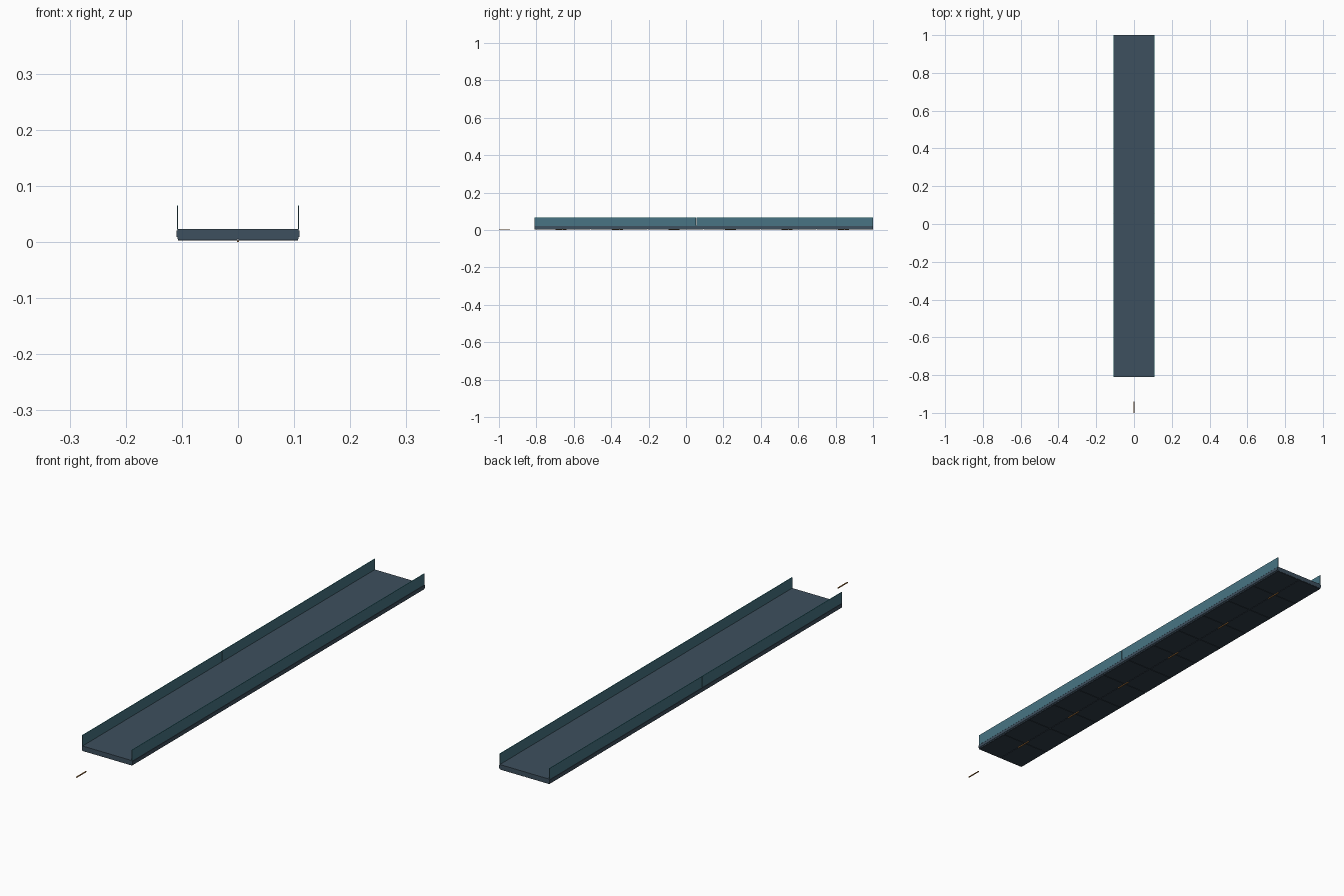
import bpy

if "Cube" in bpy.data.objects:
    bpy.data.objects.remove(bpy.data.objects["Cube"])


def material(name, rgb):
    m = bpy.data.materials.new(name)
    m.diffuse_color = (*rgb, 1)
    m.use_nodes = True
    m.node_tree.nodes["Principled BSDF"].inputs["Base Color"].default_value = m.diffuse_color
    return m


slate = material("slate deck", (0.048, 0.08, 0.112))
dark = material("dark underside", (0.03, 0.047, 0.065))
teal = material("teal glass", (0.065, 0.175, 0.23))
cyan = material("cyan trim", (0.02, 0.55, 0.6))
amber = material("amber marker", (0.45, 0.2, 0.05))


def box(name, x, y, z, mat):
    """Box from (min, max) pairs."""
    bpy.ops.mesh.primitive_cube_add(size=1)
    o = bpy.context.object
    o.name = name
    o.location = [(a + b) / 2 for a, b in (x, y, z)]
    o.scale = [b - a for a, b in (x, y, z)]
    bpy.ops.object.transform_apply(location=True, rotation=True, scale=True)
    o.data.materials.append(mat)
    return o


Y0, Y1, SEAM = -0.81, 1.0, 0.055

# Walkway slab
box("deck", (-0.108, 0.108), (Y0, Y1), (0.005, 0.023), slate)

# Underside tiles in two columns with narrow joints
rows = 12
step = (Y1 - Y0) / rows
for i in range(rows):
    for s in (-1, 1):
        x = sorted((s * 0.001, s * 0.107))
        box("underside_tile", x, (Y0 + i * step + 0.001, Y0 + (i + 1) * step - 0.001),
            (0.003, 0.006), dark)

# Side edges, glass walls in two lengths, and bright trim on top
for s in (-1, 1):
    box("edge_rail", sorted((s * 0.106, s * 0.1095)), (Y0, Y1), (0.009, 0.02), slate)
    for a, b in ((Y0, SEAM - 0.001), (SEAM + 0.001, Y1)):
        box("glass_wall", sorted((s * 0.1065, s * 0.1085)), (a, b), (0.022, 0.0645), teal)
        box("wall_trim", sorted((s * 0.107, s * 0.108)), (a, b), (0.0645, 0.0655), cyan)

# Row of marker dashes below, the first one lying beyond the deck end
for i in range(7):
    y = -1.0 + i * 0.302
    box("marker_dash", (-0.002, 0.002), (y, y + 0.06), (0.0, 0.003), amber)
